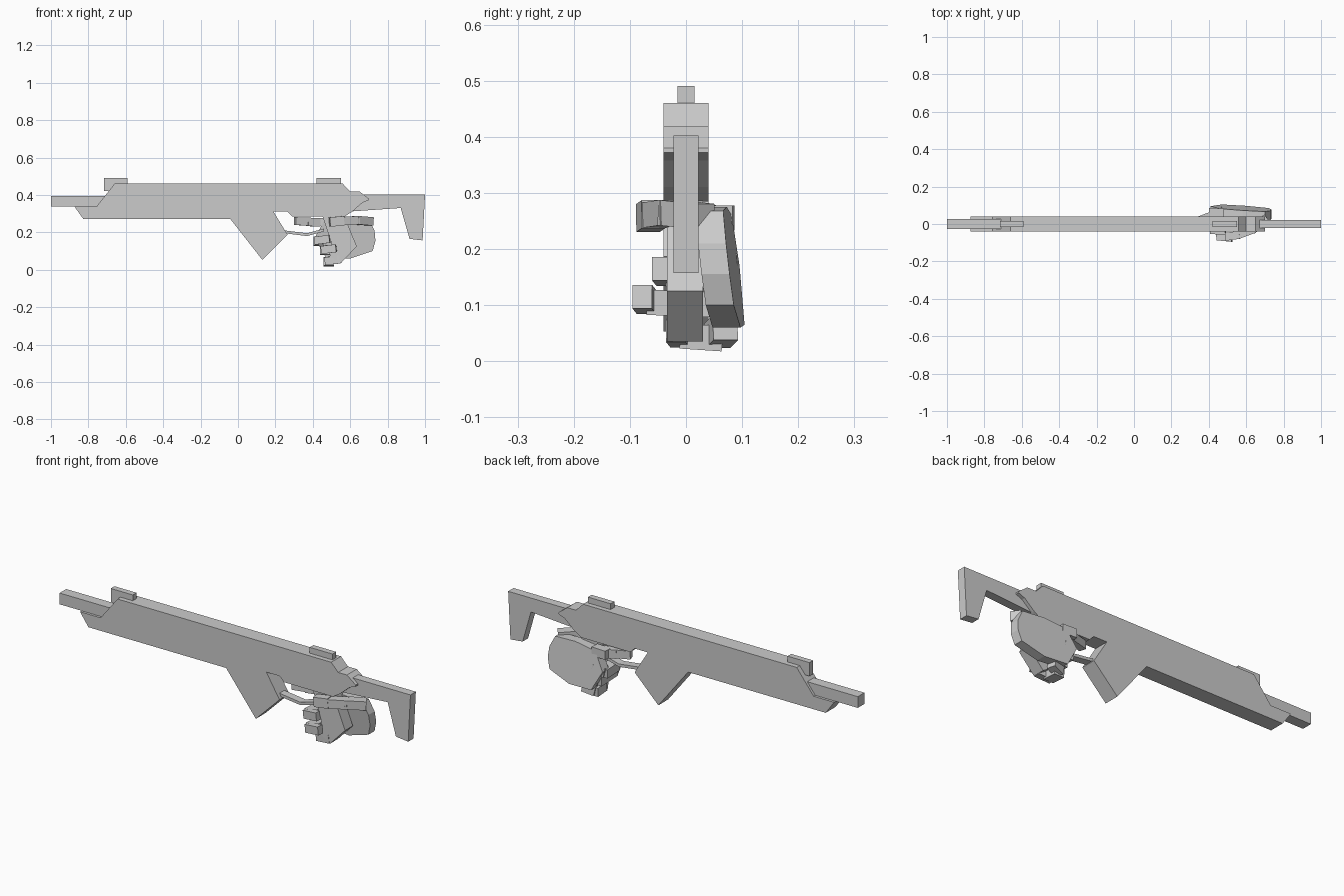
import bpy, bmesh
from math import radians
from mathutils import Matrix, Vector

if "Cube" in bpy.data.objects:
    bpy.data.objects.remove(bpy.data.objects["Cube"], do_unlink=True)

grey = bpy.data.materials.new("plain grey")
grey.use_nodes = True
colour = (0.6, 0.6, 0.6, 1)
grey.diffuse_color = colour
grey.node_tree.nodes["Principled BSDF"].inputs["Base Color"].default_value = colour


def finish(name, bm):
    bmesh.ops.recalc_face_normals(bm, faces=bm.faces)
    mesh = bpy.data.meshes.new(name)
    bm.to_mesh(mesh)
    bm.free()
    mesh.materials.append(grey)
    ob = bpy.data.objects.new(name, mesh)
    bpy.context.collection.objects.link(ob)
    return ob


def plate(name, profile, y0, y1):
    """Side profile in x, z extruded from y0 to y1."""
    bm = bmesh.new()
    face = bm.faces.new([bm.verts.new((x, y0, z)) for x, z in profile])
    out = bmesh.ops.extrude_face_region(bm, geom=[face])
    moved = [g for g in out["geom"] if isinstance(g, bmesh.types.BMVert)]
    bmesh.ops.translate(bm, verts=moved, vec=(0, y1 - y0, 0))
    return finish(name, bm)


def bar(name, start, end, width, height):
    """Square bar running from start to end."""
    a, b = Vector(start), Vector(end)
    along = (b - a).normalized()
    side = along.cross(Vector((0, 0, 1))).normalized()
    up = side.cross(along)
    frame = Matrix((along, side, up)).transposed().to_4x4()
    size = Matrix.Diagonal(((b - a).length, width, height, 1))
    bm = bmesh.new()
    bmesh.ops.create_cube(bm, size=1, matrix=Matrix.Translation((a + b) / 2) @ frame @ size)
    return finish(name, bm)


# Receiver with the magazine in one slab
plate("receiver", [(-0.874, 0.337), (-0.826, 0.27), (-0.04, 0.27), (0.13, 0.053),
                   (0.265, 0.187), (0.19, 0.31), (0.265, 0.31), (0.29, 0.285),
                   (0.57, 0.285), (0.61, 0.31), (0.665, 0.358), (0.70, 0.372),
                   (0.70, 0.38), (0.65, 0.418), (0.60, 0.418), (0.56, 0.46),
                   (-0.66, 0.46), (-0.757, 0.337)], -0.04, 0.04)

# Barrel, stock and sights
plate("barrel", [(-1, 0.337), (-0.70, 0.337), (-0.70, 0.395), (-1, 0.395)], -0.027, 0.027)
plate("stock", [(0.58, 0.31), (0.87, 0.33), (0.917, 0.165), (0.987, 0.157),
                (1, 0.402), (0.58, 0.402)], -0.022, 0.022)
for name, x0, x1, z0 in (("front_sight", -0.716, -0.59, 0.42), ("rear_sight", 0.42, 0.55, 0.45)):
    plate(name, [(x0, z0), (x1, z0), (x1, 0.49), (x0, 0.49)], -0.015, 0.015)

# Grip and trigger guard
plate("grip", [(0.45, 0.29), (0.57, 0.29), (0.59, 0.235), (0.635, 0.125),
               (0.55, 0.035), (0.49, 0.07), (0.50, 0.14)], -0.034, 0.03)
plate("trigger_guard", [(0.25, 0.195), (0.37, 0.18), (0.46, 0.205), (0.46, 0.22),
                        (0.37, 0.195), (0.25, 0.21)], -0.02, 0.02)

# Back of the hand, leaning outward toward the bottom
palm = plate("palm", [(0.46, 0.26), (0.58, 0.275), (0.70, 0.268), (0.73, 0.21), (0.735, 0.155),
                      (0.72, 0.10), (0.60, 0.06), (0.47, 0.065), (0.41, 0.17)], 0.022, 0.072)
for v in palm.data.vertices:
    v.co.y += 0.12 * (0.27 - v.co.z) - 0.06 * (v.co.x - 0.6)

# Index finger along the trigger
bar("index_knuckle", (0.48, 0.06, 0.255), (0.40, 0.064, 0.255), 0.045, 0.045)
bar("index_middle", (0.435, 0.052, 0.253), (0.37, 0.03, 0.256), 0.04, 0.045)
bar("index_tip", (0.375, 0.032, 0.257), (0.305, 0.01, 0.26), 0.036, 0.042)

# Remaining fingers wrapped round the front of the grip
for name, x, z, reach in (("middle", 0.43, 0.155, -0.035), ("ring", 0.465, 0.105, -0.07),
                          ("little", 0.485, 0.045, -0.01)):
    bar(name + "_knuckle", (x + 0.05, 0.07, z + 0.015), (x - 0.01, 0.055, z), 0.045, 0.045)
    bar(name + "_middle", (x, 0.065, z - 0.005), (x, reach, z), 0.055, 0.045)
    bar(name + "_tip", (x - 0.02, reach, z), (x + 0.06, reach - 0.008, z + 0.01), 0.035, 0.042)

# Thumb crossing over the grip to the near side
bar("thumb_base", (0.71, 0.03, 0.258), (0.63, -0.03, 0.265), 0.05, 0.045)
bar("thumb_middle", (0.645, -0.025, 0.265), (0.555, -0.058, 0.26), 0.045, 0.045)
bar("thumb_tip", (0.565, -0.058, 0.262), (0.49, -0.068, 0.255), 0.042, 0.05)
